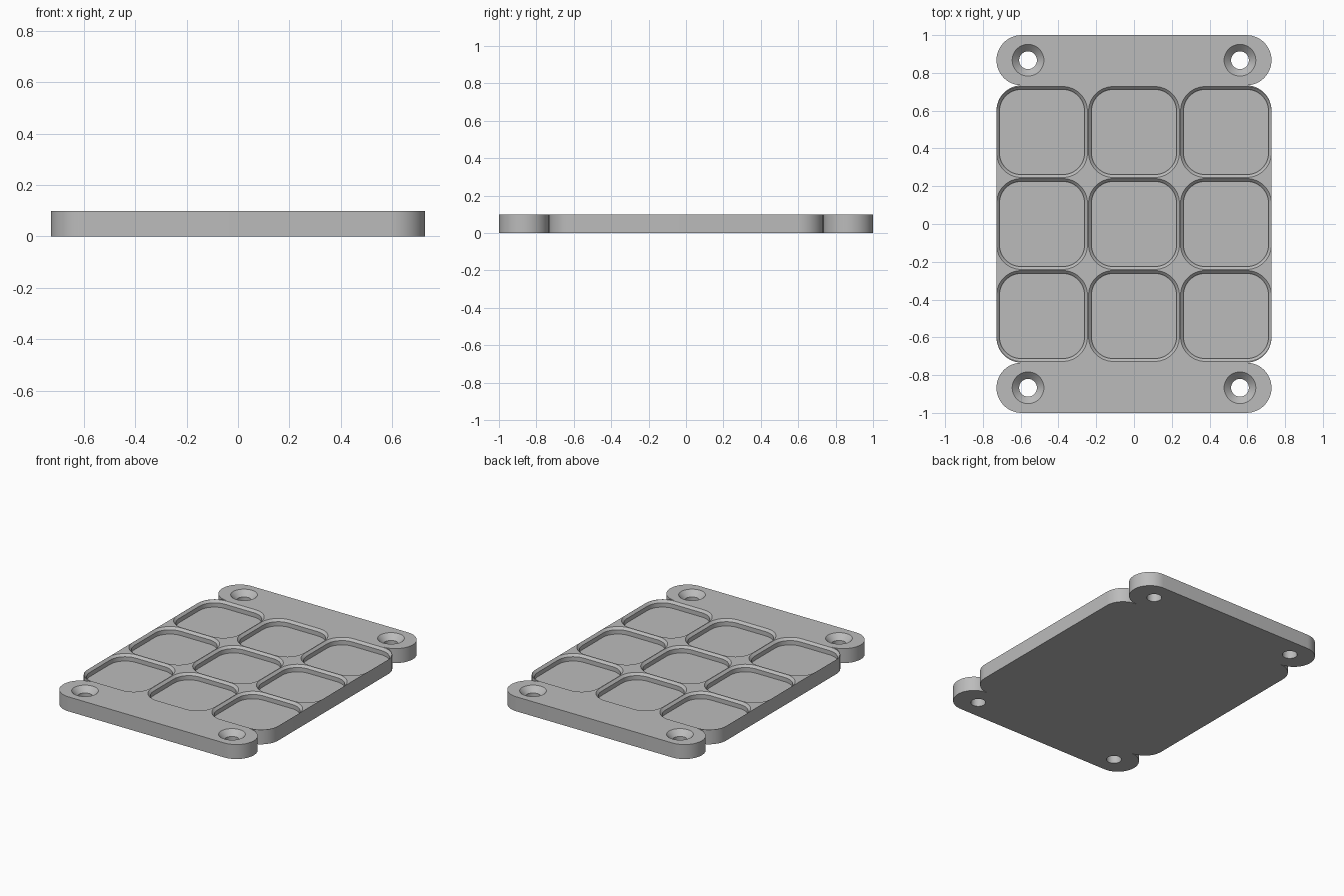
import bpy
import bmesh
from math import sin, cos, pi, radians

cube = bpy.data.objects.get("Cube")
if cube:
    bpy.data.objects.remove(cube)

HEIGHT = 0.1
HALF_WIDTH = 0.728
ROUND = 0.133            # radius of tab ends and tray corners
PITCH = 0.487            # spacing of the pockets
POCKET = 0.2405          # half size of a pocket at the top
STEPS = 12

metal = bpy.data.materials.new("plain grey")
metal.use_nodes = True
GREY = (0.5, 0.5, 0.5, 1)
metal.diffuse_color = GREY
metal.node_tree.nodes["Principled BSDF"].inputs["Base Color"].default_value = GREY


def arc(cx, cy, r, start, end, steps=STEPS):
    angles = [radians(start + (end - start) * i / steps) for i in range(steps + 1)]
    return [(cx + r * cos(a), cy + r * sin(a)) for a in angles]


def rounded_square(cx, cy, half, r):
    points = []
    for i in range(4):
        a = pi / 4 + i * pi / 2
        sx, sy = (1 if cos(a) > 0 else -1), (1 if sin(a) > 0 else -1)
        points += arc(cx + sx * (half - r), cy + sy * (half - r), r, i * 90, i * 90 + 90)
    return points


def loft(bm, sections):
    """Closed solid through (outline, z) sections, bottom to top."""
    rings = [[bm.verts.new((x, y, z)) for x, y in outline] for outline, z in sections]
    bm.faces.new(rings[0][::-1])
    bm.faces.new(rings[-1])
    n = len(rings[0])
    for low, high in zip(rings, rings[1:]):
        for i in range(n):
            j = (i + 1) % n
            bm.faces.new((low[i], low[j], high[j], high[i]))


def make_object(name, bm):
    bmesh.ops.remove_doubles(bm, verts=bm.verts, dist=0.00001)
    bmesh.ops.recalc_face_normals(bm, faces=bm.faces)
    mesh = bpy.data.meshes.new(name)
    bm.to_mesh(mesh)
    bm.free()
    mesh.materials.append(metal)
    obj = bpy.data.objects.new(name, mesh)
    bpy.context.collection.objects.link(obj)
    return obj


# Plate outline: tray with a round-ended mounting tab at each end
cx = HALF_WIDTH - ROUND
tab_y = 1 - ROUND
tray_y = 1 - 3 * ROUND
right_back = arc(cx, tray_y, ROUND, 0, 90) + arc(cx, tab_y, ROUND, -90, 90, 2 * STEPS)[1:]
left_back = [(-x, y) for x, y in reversed(right_back)]
back = right_back + left_back
outline = back + [(-x, -y) for x, y in back]
bm = bmesh.new()
loft(bm, [(outline, 0), (outline, HEIGHT)])
plate = make_object("tray_plate", bm)

# Nine chamfered pockets
bm = bmesh.new()
floor_half = POCKET - 0.0155
for i in (-1, 0, 1):
    for j in (-1, 0, 1):
        sections = [(floor_half, 0.055), (floor_half, HEIGHT - 0.0155),
                    (POCKET + 0.002, HEIGHT + 0.002)]
        loft(bm, [(rounded_square(i * PITCH, j * PITCH, h, 0.13 + h - POCKET), z)
                  for h, z in sections])

# Four countersunk screw holes
for sx in (-1, 1):
    for sy in (-1, 1):
        sections = [(0.047, -0.02), (0.047, 0.063), (0.086, HEIGHT + 0.002)]
        loft(bm, [(arc(sx * 0.561, sy * tab_y, r, 0, 360, 4 * STEPS)[:-1], z)
                  for r, z in sections])
cutter = make_object("pocket_and_hole_cutter", bm)
cutter.hide_render = True

# Cut the plate and keep the result
cut = plate.modifiers.new("cut", "BOOLEAN")
cut.operation = "DIFFERENCE"
cut.solver = "EXACT"
cut.object = cutter
bpy.context.view_layer.update()
evaluated = plate.evaluated_get(bpy.context.evaluated_depsgraph_get())
result = bpy.data.meshes.new_from_object(evaluated)
plate.modifiers.clear()
plate.data = result
bpy.data.objects.remove(cutter)

# Smooth round walls, crisp edges
for obj in bpy.context.selected_objects:
    obj.select_set(False)
plate.select_set(True)
bpy.context.view_layer.objects.active = plate
bpy.ops.object.shade_smooth_by_angle(angle=radians(25))
